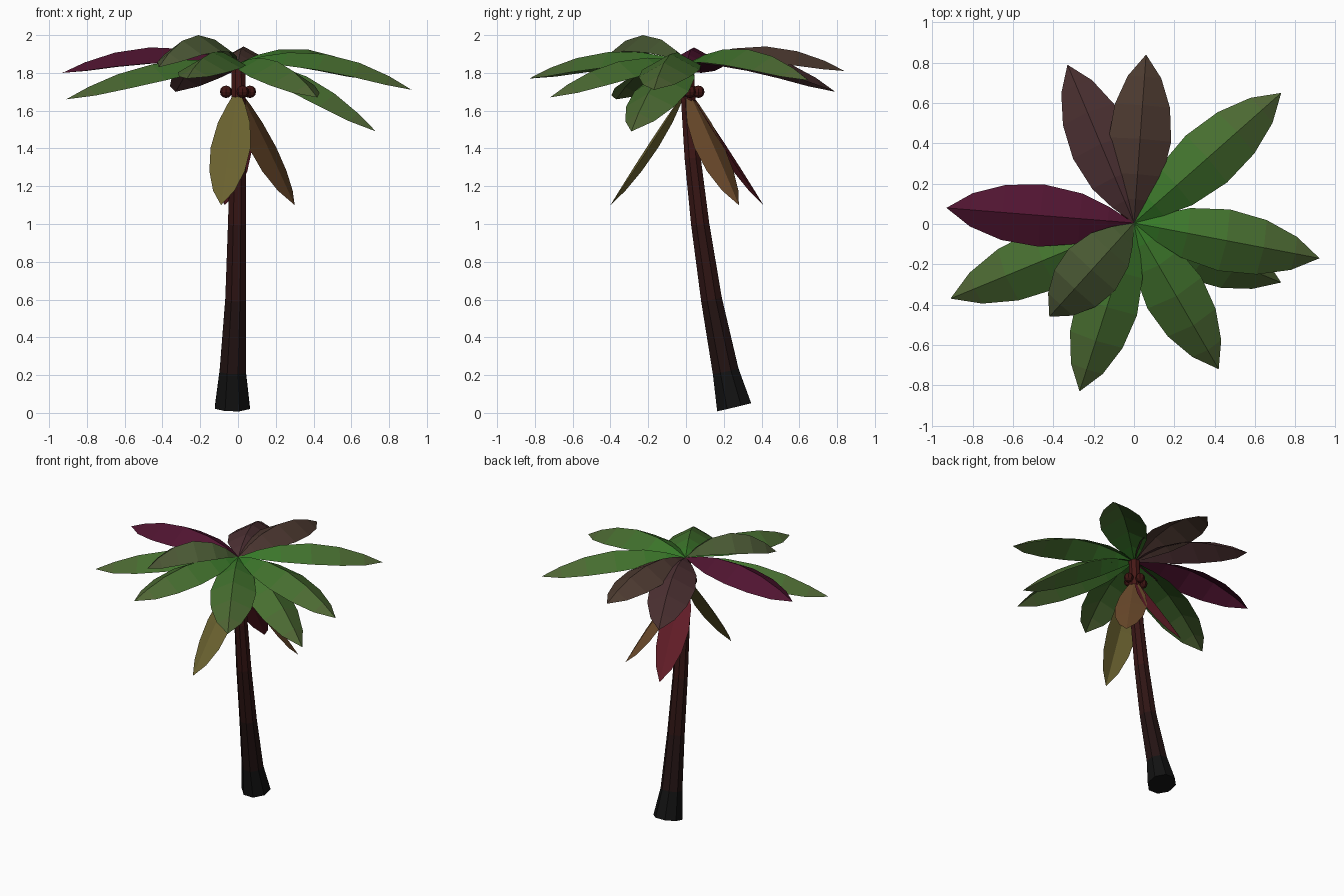
import bpy, bmesh, math
from mathutils import Vector

if "Cube" in bpy.data.objects:
    bpy.data.objects.remove(bpy.data.objects["Cube"])


def material(name, rgb):
    m = bpy.data.materials.new(name)
    m.diffuse_color = (*rgb, 1)
    m.use_nodes = True
    m.node_tree.nodes["Principled BSDF"].inputs["Base Color"].default_value = m.diffuse_color
    return m


def ramp(name, a, b, n):
    a, b = Vector(a), Vector(b)
    return [material(f"{name}_{i}", a.lerp(b, i / (n - 1))) for i in range(n)]


def finish(bm, name, mats):
    me = bpy.data.meshes.new(name)
    bm.to_mesh(me)
    bm.free()
    for m in mats:
        me.materials.append(m)
    ob = bpy.data.objects.new(name, me)
    bpy.context.collection.objects.link(ob)
    return ob


# leaf outline: (position along the rib, half width)
OUTLINE = [(0, 0.0), (.14, .07), (.29, .125), (.5, .155),
           (.7, .137), (.87, .083), (1, 0.0)]


def leaf(name, root, tip, arch, mats, width=1.0, fold=.55):
    """Arched leaf, folded along its middle rib."""
    root, tip = Vector(root), Vector(tip)
    along = tip - root
    side = along.cross(Vector((0, 0, 1))).normalized()
    up = side.cross(along).normalized()
    bm = bmesh.new()
    rows = []
    for t, w in OUTLINE:
        c = root + along * t + Vector((0, 0, 4 * arch * t * (1 - t)))
        w *= width
        if w == 0:
            rows.append([bm.verts.new(c)] * 3)
        else:
            rows.append([bm.verts.new(c + side * s * w - up * abs(s) * w * fold)
                         for s in (-1, 0, 1)])
    for i, (a, b) in enumerate(zip(rows, rows[1:])):
        for k in (0, 1):
            ring = list(dict.fromkeys((a[k], a[k + 1], b[k + 1], b[k])))
            bm.faces.new(ring).material_index = min(i, len(mats) - 1)
    return finish(bm, name, mats)


# trunk: eight-sided tube swept along a leaning path (x, y, z, radius)
PATH = [(-.03, .255, .03, .10), (-.028, .21, .22, .075), (-.012, .135, .6, .06),
        (-.005, .075, 1.0, .052), (0, .035, 1.35, .046), (.002, .012, 1.65, .041),
        (.002, .005, 1.85, .039)]
bm = bmesh.new()
rings = []
for i, (x, y, z, r) in enumerate(PATH):
    lo, hi = PATH[max(i - 1, 0)], PATH[min(i + 1, len(PATH) - 1)]
    t = (Vector(hi[:3]) - Vector(lo[:3])).normalized()
    u = Vector((0, 1, 0)).cross(t).normalized()
    v = t.cross(u)
    rings.append([bm.verts.new(Vector((x, y, z)) + r * (
        u * math.cos(math.tau * (k + .5) / 8) + v * math.sin(math.tau * (k + .5) / 8)))
        for k in range(8)])
for i, (a, b) in enumerate(zip(rings, rings[1:])):
    for k in range(8):
        j = (k + 1) % 8
        bm.faces.new((a[k], a[j], b[j], b[k])).material_index = i
bm.faces.new(rings[0][::-1])
bm.faces.new(rings[-1]).material_index = len(PATH) - 2
finish(bm, "trunk", ramp("bark", (.006, .006, .006), (.06, .009, .008), len(PATH) - 1))

# crown leaves: tip position, arch height, colour
green = ramp("green", (.035, .19, .02), (.08, .13, .035), 6)
olive = ramp("olive", (.06, .10, .03), (.07, .09, .035), 6)
brown = ramp("brown", (.07, .035, .03), (.075, .045, .03), 6)
plum = ramp("plum", (.075, .03, .035), (.07, .03, .03), 6)
purple = [material("purple", (.08, .007, .03))]
CROWN = [((-.93, .08, 1.80), .11, purple), ((-.33, .79, 1.70), .12, plum),
         ((.06, .84, 1.81), .11, brown), ((.73, .65, 1.76), .12, green),
         ((.92, -.17, 1.71), .12, green), ((.73, -.29, 1.49), .11, green),
         ((.42, -.72, 1.67), .10, green), ((-.27, -.83, 1.77), .10, green),
         ((-.42, -.46, 1.83), .16, olive), ((-.91, -.37, 1.66), .09, green)]
for i, (tip, arch, mats) in enumerate(CROWN):
    leaf(f"crown_leaf_{i + 1}", (0, .005, 1.85), tip, arch, mats)

# withered leaves hanging below the crown
HANGING = [((-.09, -.40, 1.10), (.15, .125, .03)), ((.30, .28, 1.10), (.15, .07, .025)),
           ((-.07, .41, 1.10), (.13, .013, .022))]
for i, (tip, rgb) in enumerate(HANGING):
    leaf(f"hanging_leaf_{i + 1}", (0, .005, 1.72), tip, .012,
         [material(f"withered_{i + 1}", rgb)], width=.7, fold=.3)

# coconuts
husk = material("husk", (.05, .007, .006))
for i, (x, y) in enumerate([(-.063, .015), (.063, .02), (.0, .065), (.025, -.025)]):
    bm = bmesh.new()
    bmesh.ops.create_uvsphere(bm, u_segments=8, v_segments=6, radius=.033)
    bmesh.ops.translate(bm, verts=bm.verts, vec=(x, y, 1.70))
    finish(bm, f"coconut_{i + 1}", [husk])
